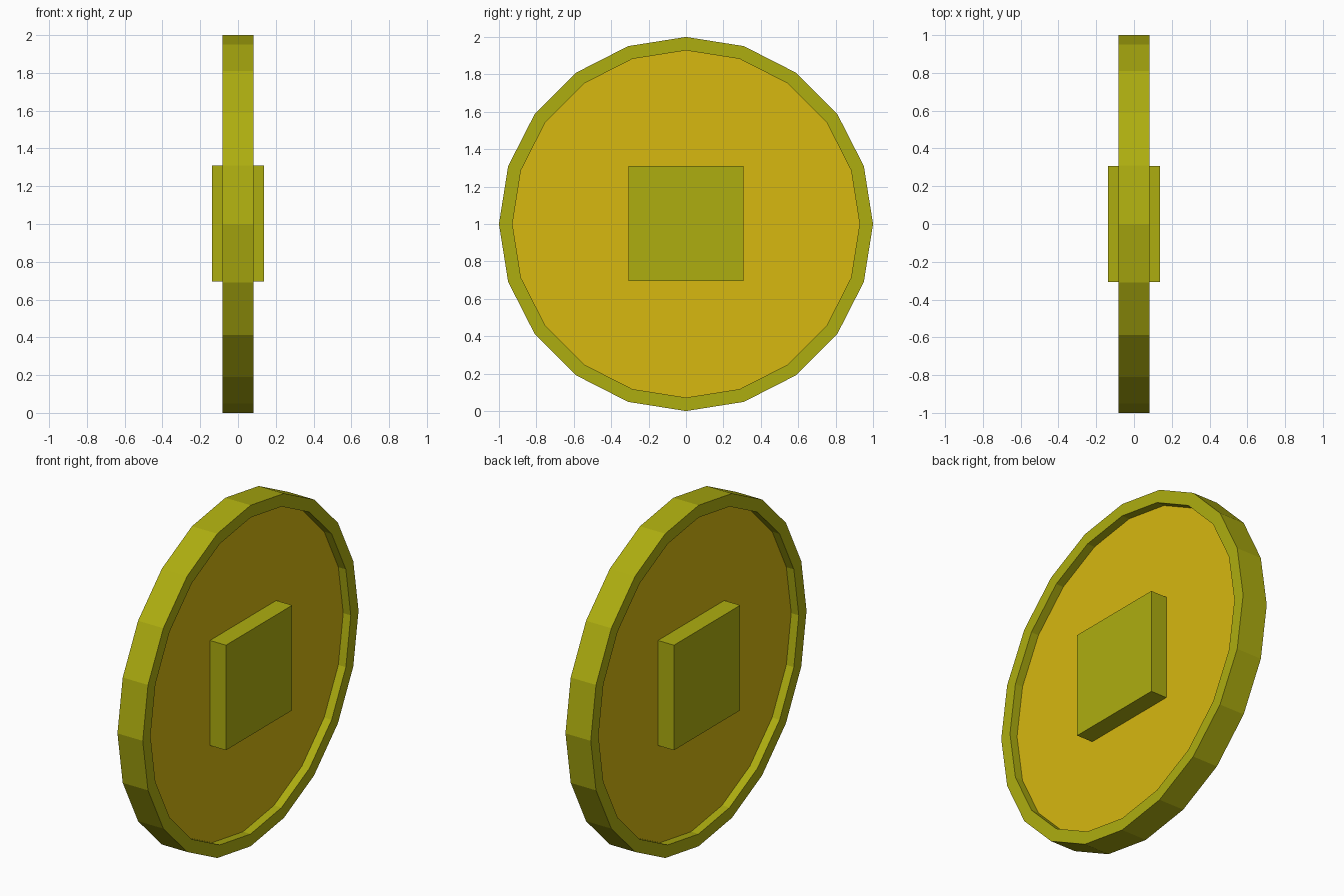
import bpy, bmesh, math

if "Cube" in bpy.data.objects:
    bpy.data.objects.remove(bpy.data.objects["Cube"])

SIDES = 20
R_OUT, R_IN = 1.0, 0.928
HALF_RIM, HALF_DISC, HALF_BOSS = 0.082, 0.033, 0.137


def material(name, rgb):
    m = bpy.data.materials.new(name)
    m.diffuse_color = (*rgb, 1.0)
    m.use_nodes = True
    m.node_tree.nodes["Principled BSDF"].inputs["Base Color"].default_value = m.diffuse_color
    return m


olive = material("olive_yellow", (0.42, 0.42, 0.005))
gold = material("deep_gold", (0.68, 0.48, 0.005))


def finish(name, bm, mat):
    bmesh.ops.recalc_face_normals(bm, faces=bm.faces)
    mesh = bpy.data.meshes.new(name)
    bm.to_mesh(mesh)
    bm.free()
    mesh.materials.append(mat)
    obj = bpy.data.objects.new(name, mesh)
    bpy.context.collection.objects.link(obj)
    return obj


def ring(bm, radius, x):
    angles = [2 * math.pi * i / SIDES for i in range(SIDES)]
    return [bm.verts.new((x, radius * math.cos(a), 1 + radius * math.sin(a)))
            for a in angles]


def bridge(bm, a, b):
    for i in range(SIDES):
        j = (i + 1) % SIDES
        bm.faces.new((a[i], a[j], b[j], b[i]))


# Raised rim: a rectangular section swept round the axis
bm = bmesh.new()
section = [(R_OUT, -HALF_RIM), (R_OUT, HALF_RIM), (R_IN, HALF_RIM), (R_IN, -HALF_RIM)]
loops = [ring(bm, r, x) for r, x in section]
for k in range(4):
    bridge(bm, loops[k], loops[(k + 1) % 4])
finish("rim", bm, olive)

# Recessed faces on both sides
bm = bmesh.new()
for x in (-HALF_DISC, HALF_DISC):
    bm.faces.new(ring(bm, R_IN, x))
disc = finish("recessed_faces", bm, gold)
for p in disc.data.polygons:
    if p.normal.x * p.center.x < 0:
        p.flip()

# Square boss through the centre
bm = bmesh.new()
bmesh.ops.create_cube(bm, size=1)
for v in bm.verts:
    v.co = (v.co.x * 2 * HALF_BOSS, v.co.y * 0.614, 1.003 + v.co.z * 0.616)
finish("square_boss", bm, olive)
